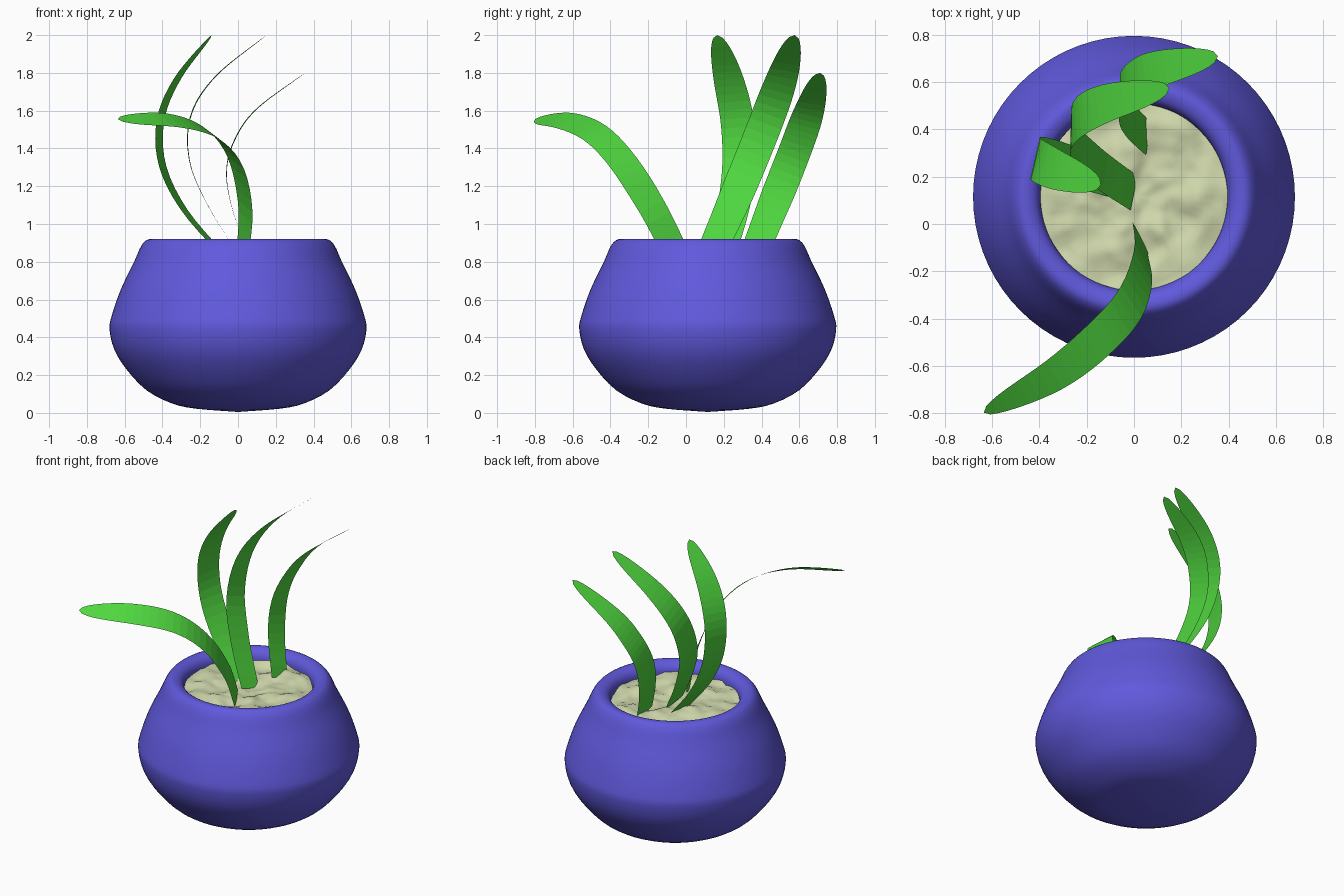
import bpy, bmesh, math
from mathutils import Vector, noise

cube = bpy.data.objects.get("Cube")
if cube:
    bpy.data.objects.remove(cube, do_unlink=True)

POT_Y = 0.115


def material(name, rgb):
    mat = bpy.data.materials.new(name)
    mat.use_nodes = True
    mat.diffuse_color = (*rgb, 1)
    mat.node_tree.nodes["Principled BSDF"].inputs["Base Color"].default_value = (*rgb, 1)
    return mat


def finish(name, bm, mat, smooth=False):
    mesh = bpy.data.meshes.new(name)
    bm.to_mesh(mesh)
    bm.free()
    mesh.materials.append(mat)
    for face in mesh.polygons:
        face.use_smooth = smooth
    obj = bpy.data.objects.new(name, mesh)
    bpy.context.collection.objects.link(obj)
    return obj


def spline(pts, t):
    """Catmull-Rom point at t in 0..1 along the control points."""
    p = [pts[0] * 2 - pts[1], *pts, pts[-1] * 2 - pts[-2]]
    s = t * (len(pts) - 1)
    i = min(int(s), len(pts) - 2)
    u = s - i
    a, b, c, d = p[i:i + 4]
    return 0.5 * (2 * b + (c - a) * u + (2 * a - 5 * b + 4 * c - d) * u ** 2
                  + (3 * b - a - 3 * c + d) * u ** 3)


def lathe(bm, profile, sides):
    """Spin (radius, height) points around the pot axis; radius 0 closes the end."""
    rings = []
    for r, z in profile:
        count = sides if r > 0 else 1
        rings.append([bm.verts.new((r * math.cos(math.tau * k / sides),
                                    POT_Y + r * math.sin(math.tau * k / sides), z))
                      for k in range(count)])
    for lo, hi in zip(rings, rings[1:]):
        for k in range(sides):
            n = (k + 1) % sides
            loop = [lo[k % len(lo)], lo[n % len(lo)], hi[n % len(hi)], hi[k % len(hi)]]
            bm.faces.new(list(dict.fromkeys(loop)))


def leaf(name, points, side_start, side_end, half_width, mat, segments=26):
    """Thin blade with a rounded tip swept along a curve."""
    pts = [Vector(p) for p in points]
    a, b = Vector(side_start), Vector(side_end)
    bm = bmesh.new()
    previous = None
    for k in range(segments + 1):
        t = 1 - (1 - k / segments) ** 1.35
        centre = spline(pts, t)
        tangent = (spline(pts, min(t + 0.01, 1)) - spline(pts, max(t - 0.01, 0))).normalized()
        side = a.lerp(b, t)
        side = (side - tangent * side.dot(tangent)).normalized()
        w = half_width * min(1, 0.86 + 0.5 * t)
        if t > 0.62:
            w *= math.sqrt(max(0, 1 - ((t - 0.62) / 0.38) ** 2.4))
        if k == segments:
            row = [bm.verts.new(centre)]
        else:
            row = [bm.verts.new(centre - side * w), bm.verts.new(centre + side * w)]
        if previous:
            bm.faces.new([*previous, *reversed(row)])
        previous = row
    return finish(name, bm, mat)


pot_blue = material("pot_blue", (0.118, 0.100, 0.72))
soil_cream = material("soil_cream", (0.64, 0.70, 0.42))
leaf_green = material("leaf_green", (0.08, 0.68, 0.05))

# Round pot with a rolled rim
outline = [(0, 0.005), (0.22, 0.022), (0.35, 0.05), (0.485, 0.12), (0.59, 0.23),
           (0.655, 0.335), (0.68, 0.44), (0.67, 0.51), (0.62, 0.655), (0.55, 0.80),
           (0.512, 0.885), (0.475, 0.919), (0.43, 0.912), (0.403, 0.885),
           (0.395, 0.84), (0.40, 0.76)]
curve = [Vector(p) for p in outline]
steps = 45
profile = [tuple(spline(curve, k / steps)) for k in range(steps + 1)]
profile[0] = outline[0]
bm = bmesh.new()
lathe(bm, profile, 72)
finish("pot", bm, pot_blue, smooth=True)

# Lumpy soil
bm = bmesh.new()
lathe(bm, [(0.41 * (1 - k / 20), 0.85) for k in range(20)] + [(0, 0.85)], 64)
for v in bm.verts:
    v.co.z += 0.03 * noise.noise(v.co * 9) + 0.012 * noise.noise(v.co * 18)
finish("soil", bm, soil_cream, smooth=True)

# Four curved leaves
leaf("back_leaf",
     [(0.06, 0.36, 0.84), (-0.03, 0.455, 1.08), (-0.06, 0.535, 1.28), (-0.015, 0.60, 1.45),
      (0.10, 0.655, 1.61), (0.355, 0.71, 1.80)],
     (0, 1, 0), (0.05, 1, 0), 0.086, leaf_green)
leaf("middle_leaf",
     [(0.0, 0.13, 0.84), (-0.155, 0.24, 1.09), (-0.255, 0.34, 1.33), (-0.25, 0.435, 1.57),
      (-0.12, 0.51, 1.78), (0.15, 0.575, 2.0)],
     (0, 1, 0), (0.05, 1, 0), 0.09, leaf_green)
leaf("right_leaf",
     [(-0.085, 0.19, 0.84), (-0.285, 0.25, 1.075), (-0.40, 0.28, 1.31), (-0.41, 0.27, 1.55),
      (-0.32, 0.225, 1.77), (-0.14, 0.165, 2.0)],
     (0.2, 1, 0), (0.25, 1, 0), 0.09, leaf_green)
leaf("front_leaf",
     [(0.025, -0.05, 0.84), (0.038, -0.18, 1.09), (-0.015, -0.335, 1.33),
      (-0.14, -0.48, 1.48), (-0.34, -0.64, 1.548), (-0.635, -0.798, 1.555)],
     (-0.4, 0.9, 0), (-0.5, 0.7, 0.6), 0.085, leaf_green)
